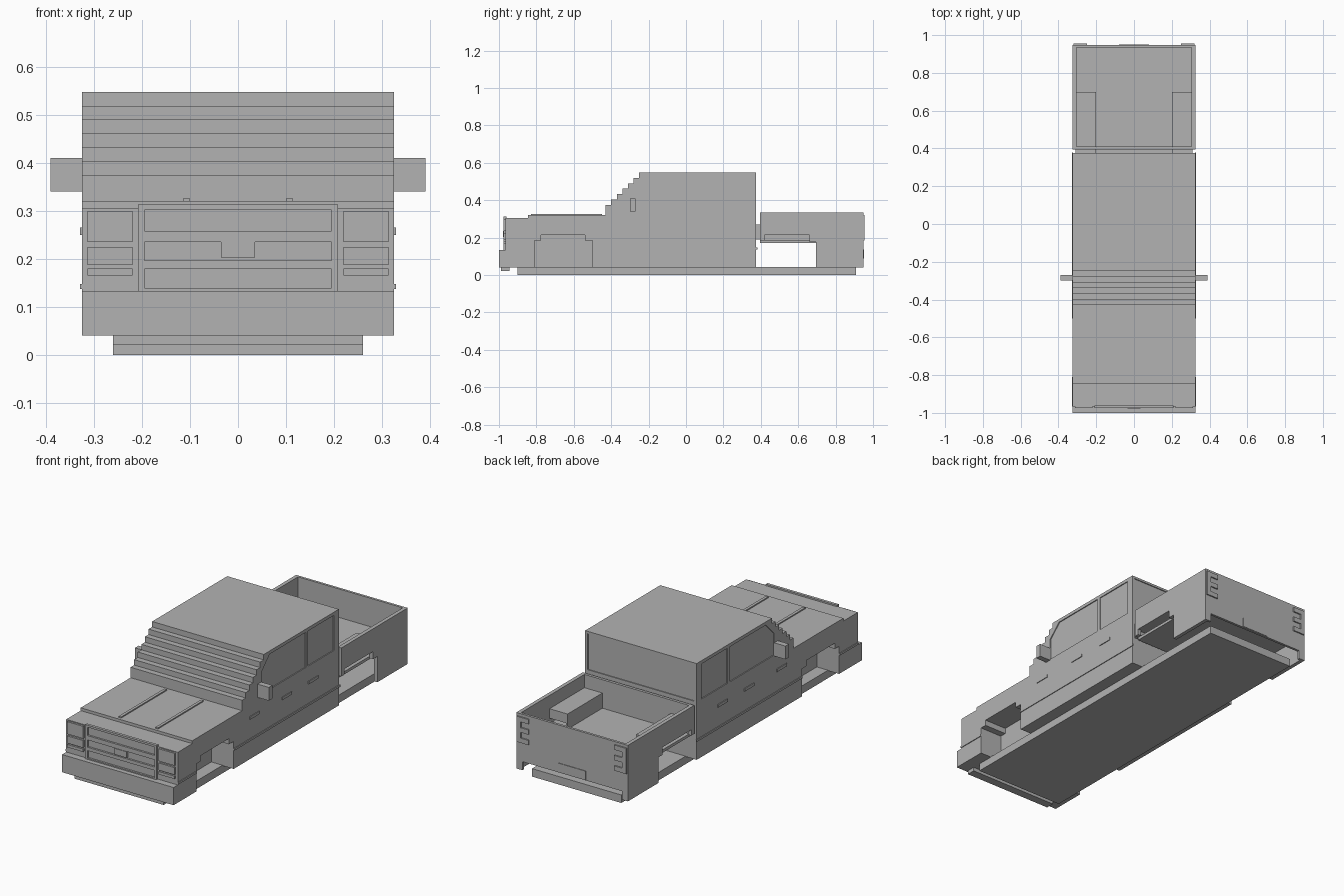
import bpy
import bmesh

cube = bpy.data.objects.get("Cube")
if cube:
    bpy.data.objects.remove(cube, do_unlink=True)

# One plain grey for the whole vehicle
grey = bpy.data.materials.new("plain grey")
grey.use_nodes = True
tone = (0.45, 0.45, 0.45, 1)
grey.diffuse_color = tone
grey.node_tree.nodes["Principled BSDF"].inputs["Base Color"].default_value = tone


def add_prism(bm, profile, x0, x1):
    """Extrude a side profile of (y, z) points from x0 to x1."""
    face = bm.faces.new([bm.verts.new((x0, y, z)) for y, z in profile])
    new = bmesh.ops.extrude_face_region(bm, geom=[face])["geom"]
    verts = [v for v in new if isinstance(v, bmesh.types.BMVert)]
    bmesh.ops.translate(bm, verts=verts, vec=(x1 - x0, 0, 0))


def finish(name, bm):
    bmesh.ops.recalc_face_normals(bm, faces=bm.faces)
    mesh = bpy.data.meshes.new(name)
    bm.to_mesh(mesh)
    bm.free()
    mesh.materials.append(grey)
    obj = bpy.data.objects.new(name, mesh)
    bpy.context.collection.objects.link(obj)
    return obj


def prism(name, profile, x0, x1, both=False):
    bm = bmesh.new()
    add_prism(bm, profile, x0, x1)
    if both:
        add_prism(bm, profile, -x1, -x0)
    return finish(name, bm)


def rect(y0, y1, z0, z1):
    return [(y0, z0), (y1, z0), (y1, z1), (y0, z1)]


def box(name, x0, x1, y0, y1, z0, z1, both=False):
    return prism(name, rect(y0, y1, z0, z1), x0, x1, both)


W = 0.325

# Chassis plate and lower front lip
box("chassis", -0.26, 0.26, -0.9, 0.91, 0, 0.042)
box("front_lip", -0.26, 0.26, -0.99, -0.945, 0.02, 0.042)

# Cab, cowl and nose as one profile with a stepped windscreen
profile = [(0.375, 0.04), (-0.965, 0.04), (-0.965, 0.305), (-0.845, 0.305),
           (-0.845, 0.32), (-0.43, 0.32)]
for i in range(7):
    y, z = -0.43 + 0.03 * i, 0.375 + 0.0287 * i
    profile += [(y, z), (y + 0.03, z)]
profile[-1] = (0.375, 0.547)
body = prism("cab_and_nose", profile, -W, W)

# Recesses: front wheel arches, side windows and rear window
cut = bmesh.new()
arch = [(-0.81, 0), (-0.81, 0.185), (-0.775, 0.185), (-0.775, 0.215),
        (-0.54, 0.215), (-0.54, 0.185), (-0.5, 0.185), (-0.5, 0)]
front_window = [(-0.27, 0.345), (0.1, 0.345), (0.1, 0.53), (-0.2, 0.53), (-0.27, 0.46)]
rear_window = rect(0.12, 0.335, 0.345, 0.53)
for shape, depth in ((arch, 0.13), (front_window, 0.005), (rear_window, 0.005)):
    add_prism(cut, shape, W - depth, W + 0.1)
    add_prism(cut, shape, -W - 0.1, depth - W)
add_prism(cut, rect(0.37, 0.42, 0.345, 0.535), -0.31, 0.31)
cutter = finish("recess_cutter", cut)
cutter.hide_render = True
cutter.hide_viewport = True
mod = body.modifiers.new("recesses", "BOOLEAN")
mod.operation = "DIFFERENCE"
mod.solver = "EXACT"
mod.object = cutter

# Cab trim
box("mirror", W, 0.39, -0.3, -0.27, 0.34, 0.41, True)
box("front_side_trim", W, W + 0.004, -0.965, -0.81, 0.137, 0.148, True)
box("door_side_trim", W, W + 0.004, -0.5, 0.382, 0.137, 0.148, True)
for i, y in enumerate((-0.37, -0.1, 0.12)):
    box(f"side_handle_{i + 1}", W, W + 0.004, y, y + 0.08, 0.25, 0.265, True)
box("hood_ridge", 0.1, 0.115, -0.83, -0.45, 0.318, 0.326, True)

# Front bumper
box("front_bumper", -W, W, -1, -0.96, 0.04, 0.133)

# Grille: frame, bars and plain centre plate
front, back = -0.975, -0.96
box("grille_frame_side", 0.195, 0.208, front, back, 0.133, 0.313, True)
for name, z0, z1 in (("top", 0.302, 0.313), ("upper", 0.235, 0.258),
                     ("lower", 0.179, 0.197), ("bottom", 0.13, 0.139)):
    box("grille_bar_" + name, -0.195, 0.195, front, back, z0, z1)
box("grille_centre_plate", -0.035, 0.035, -0.978, back, 0.203, 0.235)

# Headlamp clusters
for name, z0, z1 in (("headlamp", 0.235, 0.3), ("lower_lamp", 0.187, 0.225),
                     ("turn_lamp", 0.165, 0.18)):
    box(name, 0.22, 0.313, front, back, z0, z1, True)

# Load bed: sides with wheel openings, floor, end walls, wheel housings
side = [(0.395, 0.335), (0.395, 0.185), (0.42, 0.185), (0.42, 0.215), (0.66, 0.215),
        (0.66, 0.175), (0.695, 0.175), (0.695, 0.04), (0.945, 0.04), (0.945, 0.335)]
prism("bed_side", side, 0.305, W, True)
box("bed_floor", -0.305, 0.305, 0.395, 0.94, 0.17, 0.185)
box("bed_front_wall", -0.305, 0.305, 0.395, 0.41, 0.17, 0.335)
box("bed_joint", 0.2, 0.31, 0.37, 0.4, 0.19, 0.27, True)
housing = rect(0.41, 0.7, 0.215, 0.265)
prism("wheel_housing", housing, 0.2, 0.305, True)
box("wheel_housing_inner_wall", 0.2, 0.21, 0.41, 0.7, 0.18, 0.22, True)
box("tailgate", -0.305, 0.305, 0.935, 0.948, 0.085, 0.335)
box("tail_corner", 0.29, W, 0.935, 0.948, 0.04, 0.335, True)
box("rear_plate", -0.08, 0.08, 0.947, 0.951, 0.088, 0.135)

# Stepped tail lamps
box("tail_lamp_bar", 0.295, 0.32, 0.947, 0.955, 0.185, 0.32, True)
for i, z in enumerate((0.185, 0.24, 0.295)):
    box(f"tail_lamp_tab_{i + 1}", 0.25, 0.296, 0.947, 0.955, z, z + 0.025, True)
